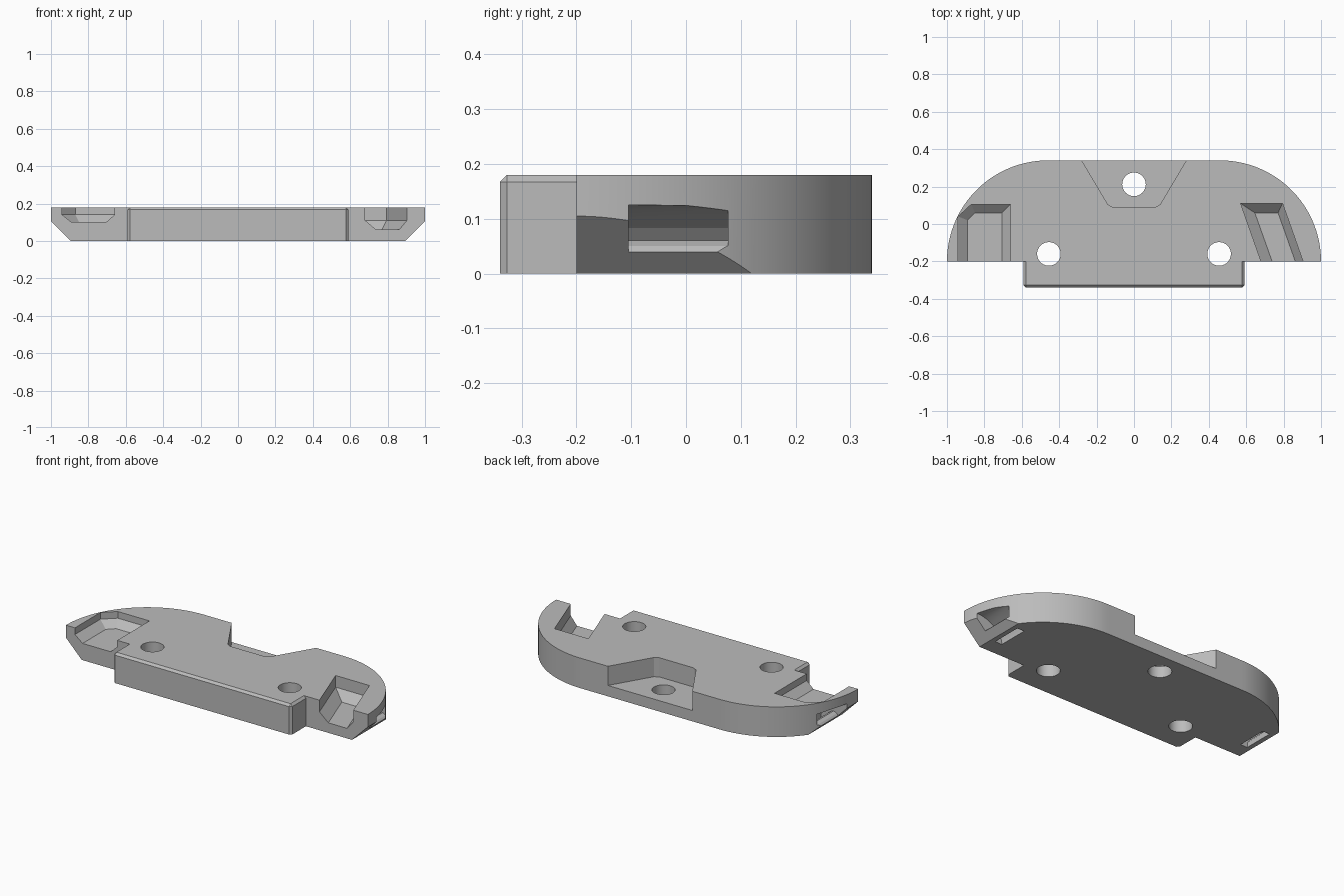
import bpy, bmesh
from math import cos, sin, pi
from mathutils import Vector

cube = bpy.data.objects.get("Cube")
if cube:
    bpy.data.objects.remove(cube, do_unlink=True)

TOP = 0.18

grey = bpy.data.materials.new("plain grey")
grey.use_nodes = True
COLOUR = (0.5, 0.5, 0.5, 1)
grey.diffuse_color = COLOUR
grey.node_tree.nodes["Principled BSDF"].inputs["Base Color"].default_value = COLOUR


def loft(name, rings):
    """Closed solid through matching rings of 3D points."""
    bm = bmesh.new()
    loops = [[bm.verts.new(p) for p in ring] for ring in rings]
    bm.faces.new(loops[0])
    bm.faces.new(loops[-1])
    n = len(loops[0])
    for a, b in zip(loops, loops[1:]):
        for i in range(n):
            j = (i + 1) % n
            bm.faces.new((a[i], a[j], b[j], b[i]))
    bmesh.ops.recalc_face_normals(bm, faces=bm.faces)
    mesh = bpy.data.meshes.new(name)
    bm.to_mesh(mesh)
    bm.free()
    mesh.materials.append(grey)
    obj = bpy.data.objects.new(name, mesh)
    bpy.context.collection.objects.link(obj)
    return obj


def prism_z(name, outline, z0, z1):
    return loft(name, [[(x, y, z) for x, y in outline] for z in (z0, z1)])


def prism_y(name, outline, y0, y1):
    return loft(name, [[(x, y, z) for x, z in outline] for y in (y0, y1)])


def combine(target, tool, operation):
    """Apply a boolean to the target and discard the tool."""
    tool.hide_render = True
    mod = target.modifiers.new("boolean", "BOOLEAN")
    mod.operation, mod.solver, mod.object = operation, "EXACT", tool
    bpy.context.view_layer.objects.active = target
    bpy.ops.object.modifier_apply(modifier=mod.name)
    bpy.data.objects.remove(tool, do_unlink=True)


# Main plate with quarter-round back corners
R, CX, CY, STEPS = 0.54, 0.46, -0.2, 40
arc = [(CX + R * cos(pi / 2 * i / STEPS), CY + R * sin(pi / 2 * i / STEPS))
       for i in range(STEPS + 1)]
plate = prism_z("base_plate", arc + [(-x, y) for x, y in reversed(arc)], 0, TOP)

# Front tab, chamfered on its top and upright edges
tab = prism_z("front_tab", [(-.59, -.34), (.59, -.34), (.59, -.12), (-.59, -.12)], 0, TOP)
bm = bmesh.new()
bm.from_mesh(tab.data)
edges = [e for e in bm.edges if max(v.co.z for v in e.verts) > 0.1]
bmesh.ops.bevel(bm, geom=edges, offset=0.013, segments=1, affect="EDGES")
bm.to_mesh(tab.data)
bm.free()
combine(plate, tab, "UNION")

# Both ends: sloped underside and curved strap tunnel from side to underside
tunnel = [(.82, -.02), (.822, .02), (.835, .055), (.86, .083), (.89, .099),
          (.924, .115), (.96, .124), (1.1, .13), (1.1, .02), (.95, .02),
          (.937, .037), (.925, .05), (.905, .06), (.885, .052), (.87, .03), (.865, -.02)]
for side in (1, -1):
    slope = [(.895, 0), (.795, -.1), (1.2, -.1), (1.2, .305)]
    combine(plate, prism_y("slope_cutter", [(side * x, z) for x, z in slope], -.5, .5),
            "DIFFERENCE")
    combine(plate, prism_y("tunnel_cutter", [(side * x, z) for x, z in tunnel], -.105, .077),
            "DIFFERENCE")


def pocket(name, rim, floor, z_break, z_floor):
    """Recess with upright walls that taper in to a smaller floor."""
    rings = [[(x, y, z) for x, y in pts]
             for pts, z in ((rim, TOP + .1), (rim, z_break), (floor, z_floor))]
    combine(plate, loft(name, rings), "DIFFERENCE")


# Square pocket on the right end, slanted pocket on the left end
pocket("square_pocket_cutter",
       [(-.94, -.3), (-.66, -.3), (-.66, .105), (-.87, .105), (-.94, .04)],
       [(-.89, -.3), (-.705, -.3), (-.705, .06), (-.85, .06), (-.89, .02)], .14, .1)
pocket("slanted_pocket_cutter",
       [(.715, -.3), (.939, -.3), (.794, .11), (.57, .11)],
       [(.774, -.3), (.898, -.3), (.77, .06), (.646, .06)], .11, .06)

# Back notch with a recessed floor
half = [(.327, .42), (.14, .105), (.115, .09)]
combine(plate, prism_z("notch_cutter", half + [(-x, y) for x, y in reversed(half)],
                       .065, TOP + .1), "DIFFERENCE")

# Three screw holes
for x, y in ((-.455, -.16), (.455, -.16), (0, .212)):
    ring = [(x + .063 * cos(2 * pi * i / 48), y + .063 * sin(2 * pi * i / 48))
            for i in range(48)]
    combine(plate, prism_z("hole_cutter", ring, -.1, TOP + .1), "DIFFERENCE")

# Smooth curves, crisp edges
bpy.ops.object.select_all(action="DESELECT")
plate.select_set(True)
bpy.context.view_layer.objects.active = plate
bpy.ops.object.shade_smooth_by_angle(angle=pi / 9)
